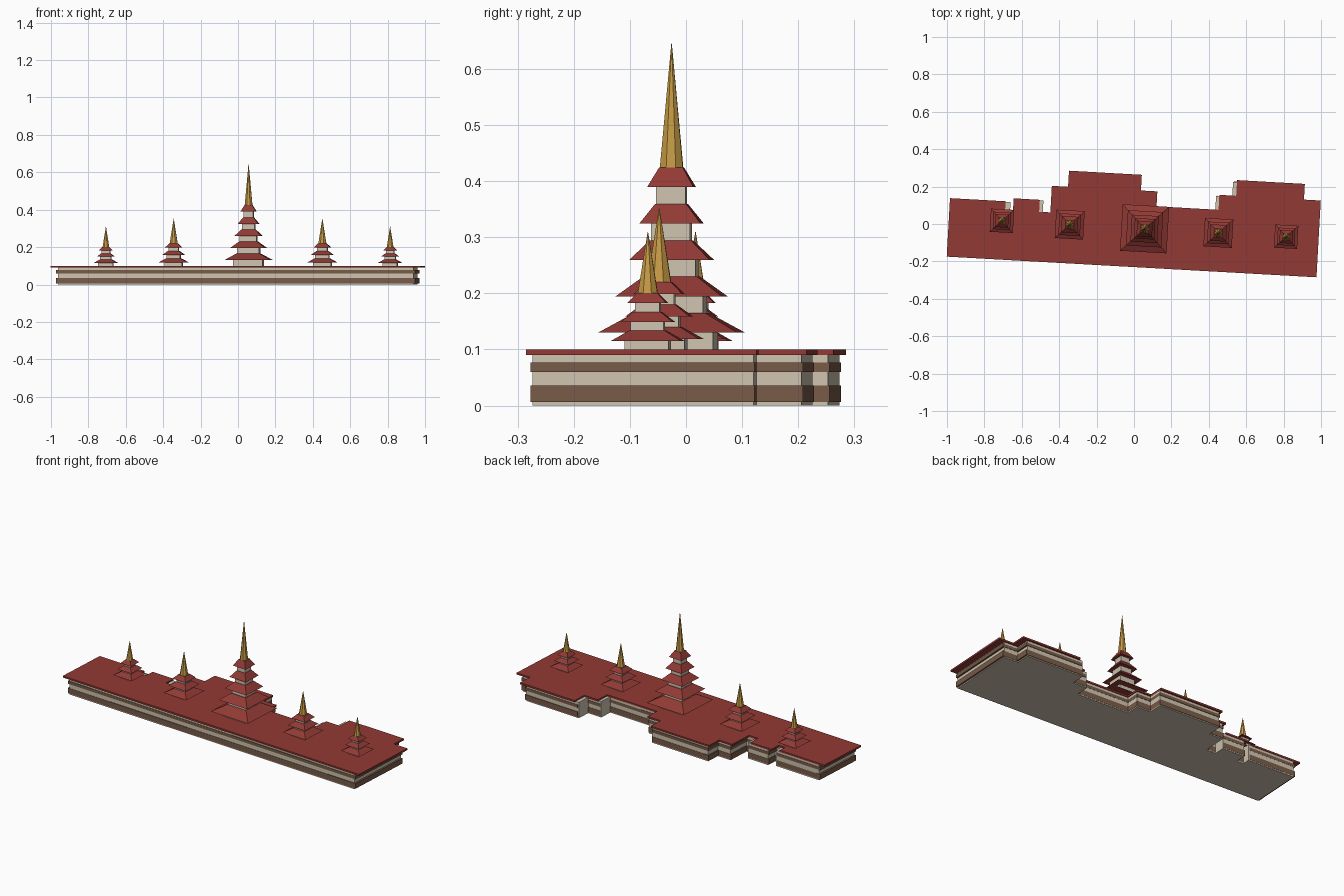
import bpy, bmesh, math
from mathutils import Matrix

cube = bpy.data.objects.get("Cube")
if cube:
    bpy.data.objects.remove(cube)

TURN = Matrix.Rotation(math.radians(-3.2), 4, 'Z')  # whole site is slightly turned


def material(name, rgb):
    m = bpy.data.materials.new(name)
    m.use_nodes = True
    m.diffuse_color = (*rgb, 1)
    m.node_tree.nodes["Principled BSDF"].inputs["Base Color"].default_value = (*rgb, 1)
    return m


RED = material("roof red", (0.29, 0.042, 0.035))
BEIGE = material("wall beige", (0.62, 0.55, 0.43))
BROWN = material("band brown", (0.19, 0.105, 0.065))
GOLD = material("spire gold", (0.57, 0.33, 0.06))


def finish(bm, name, mat):
    bmesh.ops.recalc_face_normals(bm, faces=bm.faces)
    bm.transform(TURN)
    mesh = bpy.data.meshes.new(name)
    bm.to_mesh(mesh)
    bm.free()
    mesh.materials.append(mat)
    obj = bpy.data.objects.new(name, mesh)
    bpy.context.collection.objects.link(obj)


# Stepped floor plan: alternating x and y runs
RUN_X = [-0.99, 0.99, 0.9, 0.537, 0.447, 0.115, 0.027, -0.363, -0.45, -0.51, -0.65, -0.692]
RUN_Y = [-0.23, 0.181, 0.265, 0.181, 0.101, 0.181, 0.265, 0.179, 0.037, 0.101, 0.039, 0.083]
PLAN = []
for i, y in enumerate(RUN_Y):
    PLAN += [(RUN_X[i], y), (RUN_X[(i + 1) % len(RUN_X)], y)]


def slab(name, scale, z0, z1, mat):
    bm = bmesh.new()
    face = bm.faces.new([bm.verts.new((x * scale, y * scale, z0)) for x, y in PLAN])
    top = bmesh.ops.extrude_face_region(bm, geom=[face], use_keep_orig=True)
    for v in top["geom"]:
        if isinstance(v, bmesh.types.BMVert):
            v.co.z = z1
    finish(bm, name, mat)


def frustum(bm, x, y, r0, r1, z0, z1, sides):
    """Tapered block with flat sides toward the axes; r is measured to the flats."""
    k = 1 / math.cos(math.pi / sides)
    place = Matrix.Translation((x, y, (z0 + z1) / 2)) @ Matrix.Rotation(math.pi / sides, 4, 'Z')
    bmesh.ops.create_cone(bm, cap_ends=True, segments=sides, radius1=r0 * k,
                          radius2=r1 * k, depth=z1 - z0, matrix=place)


# Base walls, painted bands and flat roof
WALL = 1 / 1.04
BAND = 1.01 * WALL
slab("base_walls", WALL, 0, 0.092, BEIGE)
slab("lower_band", BAND, 0.006, 0.036, BROWN)
slab("upper_band", BAND, 0.06, 0.077, BROWN)
slab("base_roof", 1, 0.09, 0.1, RED)


def tower(name, x, tiers, eave, ratio, step, spire_r, tip):
    y = -0.0225
    walls, roofs, spire = bmesh.new(), bmesh.new(), bmesh.new()
    z = 0.1
    for _ in range(tiers):
        mid = z + step * 0.46
        frustum(walls, x, y, eave * 0.63, eave * 0.63, z, mid, 4)
        frustum(roofs, x, y, eave, eave * 0.51, mid, z + step, 4)
        z += step
        eave *= ratio
    frustum(spire, x, y, spire_r, 0.0005, z, tip, 8)
    finish(walls, name + "_walls", BEIGE)
    finish(roofs, name + "_roofs", RED)
    finish(spire, name + "_spire", GOLD)


# Five tiered towers in a row
tower("main_tower", 0.058, 5, 0.1245, 0.76, 0.0648, 0.0205, 0.645)
for side, x in (("right", -0.343), ("left", 0.453)):
    tower(side + "_middle_tower", x, 3, 0.076, 0.76, 0.04, 0.021, 0.352)
for side, x in (("right", -0.706), ("left", 0.816)):
    tower(side + "_end_tower", x, 3, 0.062, 0.75, 0.0335, 0.0175, 0.309)
